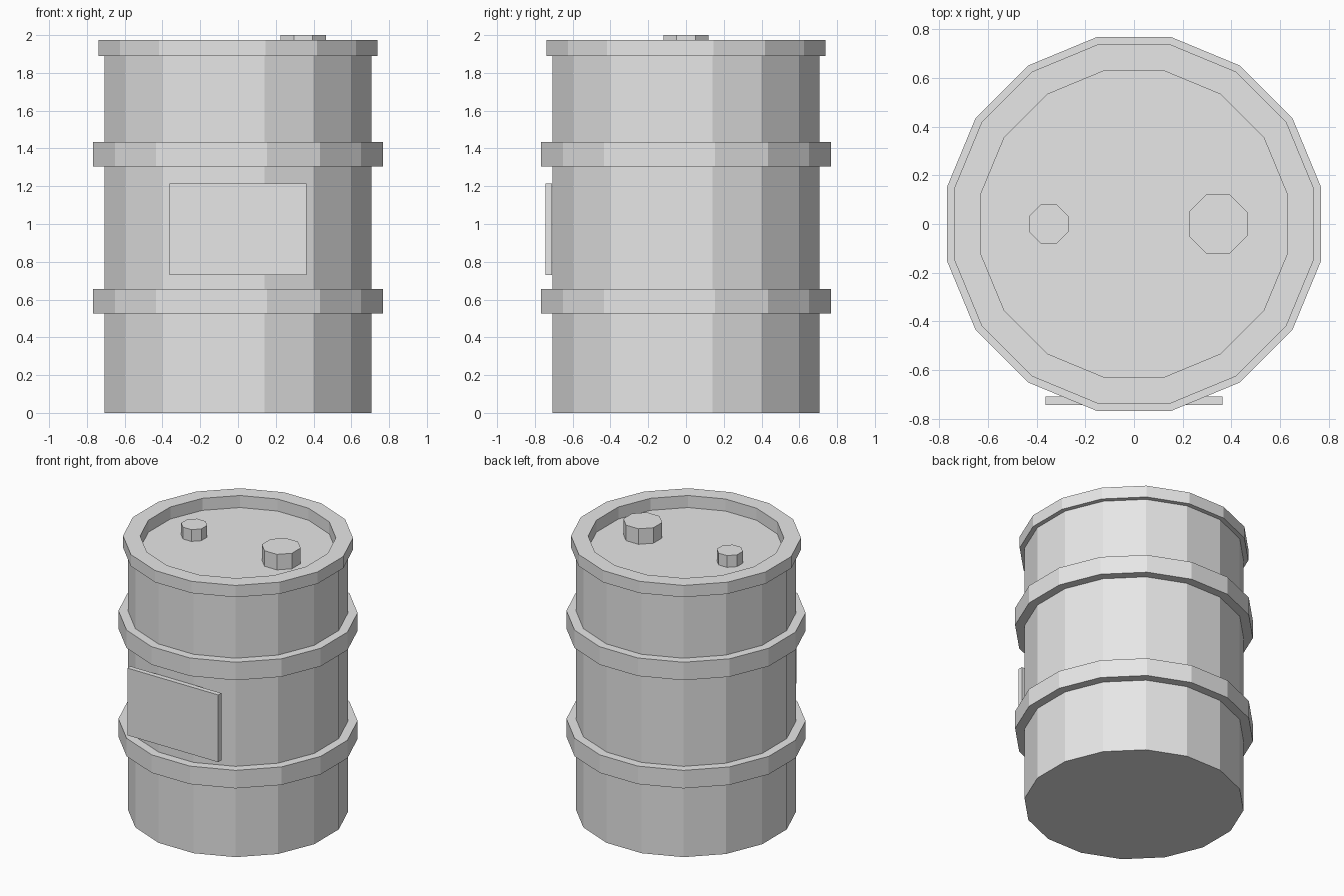
import bpy, bmesh, math

cube = bpy.data.objects.get("Cube")
if cube:
    bpy.data.objects.remove(cube, do_unlink=True)

grey = bpy.data.materials.new("plain grey")
grey.use_nodes = True
colour = (0.8, 0.8, 0.8, 1)
grey.diffuse_color = colour
grey.node_tree.nodes["Principled BSDF"].inputs["Base Color"].default_value = colour


def add_object(name, bm, location=(0, 0, 0)):
    bmesh.ops.recalc_face_normals(bm, faces=bm.faces)
    mesh = bpy.data.meshes.new(name)
    bm.to_mesh(mesh)
    bm.free()
    mesh.materials.append(grey)
    obj = bpy.data.objects.new(name, mesh)
    obj.location = location
    bpy.context.collection.objects.link(obj)
    return obj


def lathe(name, profile, sides=16, hoop=False, location=(0, 0, 0)):
    """Spin (radius, height) points; a hoop closes on itself, others get end caps."""
    bm = bmesh.new()
    rings = []
    for radius, z in profile:
        angles = [math.tau * (i + 0.5) / sides for i in range(sides)]
        rings.append([bm.verts.new((radius * math.cos(a), radius * math.sin(a), z))
                      for a in angles])
    pairs = list(zip(rings, rings[1:]))
    if hoop:
        pairs.append((rings[-1], rings[0]))
    else:
        bm.faces.new(rings[0])
        bm.faces.new(rings[-1])
    for low, high in pairs:
        for i in range(sides):
            j = (i + 1) % sides
            bm.faces.new((low[i], low[j], high[j], high[i]))
    return add_object(name, bm, location)


# Drum wall with overhanging rim and recessed lid
BODY, RIM, LID = 0.72, 0.752, 0.64
RIM_BASE, RIM_TOP, FLOOR = 1.89, 1.975, 1.888
lathe("drum_body", [(BODY, 0), (BODY, RIM_BASE), (RIM, RIM_BASE),
                    (RIM, RIM_TOP), (LID, RIM_TOP), (LID, FLOOR)])

# Reinforcing hoops
for name, low, high in (("lower_hoop", 0.525, 0.655), ("upper_hoop", 1.305, 1.435)):
    lathe(name, [(0.70, low), (0.782, low), (0.782, high), (0.70, high)], hoop=True)

# Bung caps on the lid
for name, x, radius, top in (("large_cap", 0.345, 0.13, 2.0),
                             ("small_cap", -0.35, 0.087, 1.973)):
    lathe(name, [(radius, FLOOR - 0.01), (radius, top)], sides=8, location=(x, 0, 0))

# Blank front panel
bm = bmesh.new()
bmesh.ops.create_cube(bm, size=1)
bmesh.ops.scale(bm, vec=(0.725, 0.035, 0.485), verts=bm.verts)
add_object("front_panel", bm, (0, -0.726, 0.973))
